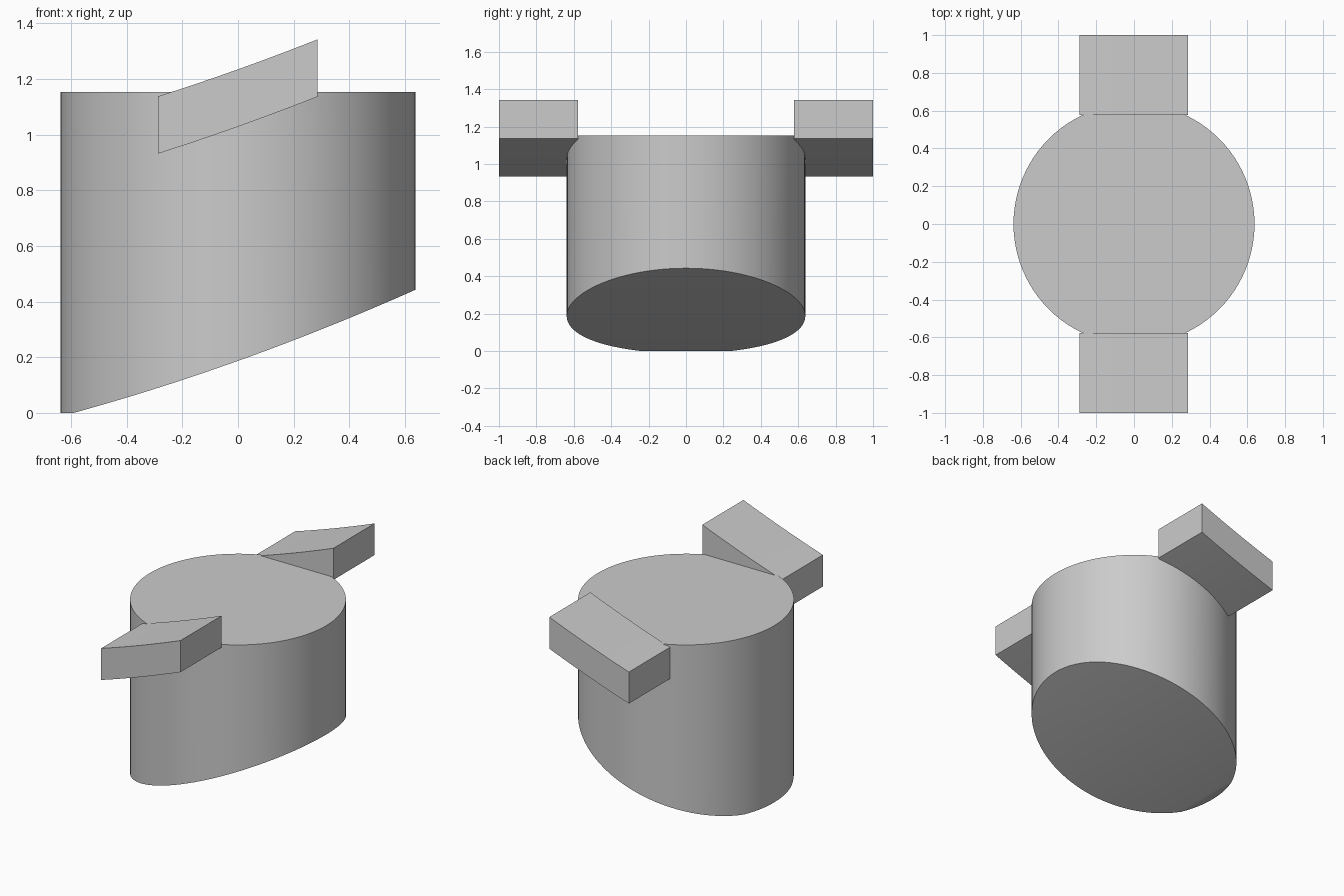
import bpy
import bmesh
import math
from mathutils import Vector

cube = bpy.data.objects.get("Cube")
if cube:
    bpy.data.objects.remove(cube, do_unlink=True)

RADIUS, TOP, SEGMENTS = 0.638, 1.153, 96

grey = bpy.data.materials.new("light grey")
grey.use_nodes = True
grey.diffuse_color = (0.6, 0.6, 0.6, 1)
grey.node_tree.nodes["Principled BSDF"].inputs["Base Color"].default_value = (0.6, 0.6, 0.6, 1)


def sweep(x):
    """Height of the gently curved slope, relative to its middle."""
    return 0.357 * x + 0.0685 * x * x


def finish(name, bm):
    bmesh.ops.recalc_face_normals(bm, faces=bm.faces)
    mesh = bpy.data.meshes.new(name)
    bm.to_mesh(mesh)
    bm.free()
    mesh.materials.append(grey)
    obj = bpy.data.objects.new(name, mesh)
    bpy.context.collection.objects.link(obj)
    bpy.ops.object.select_all(action='DESELECT')
    obj.select_set(True)
    bpy.context.view_layer.objects.active = obj
    bpy.ops.object.shade_smooth_by_angle(angle=math.radians(15))
    return obj


# Round body: its lower cap is cut into strips that follow the curved slope
bm = bmesh.new()
rings = []
for level in (0, TOP):
    rings.append([bm.verts.new((RADIUS * math.cos(math.tau * i / SEGMENTS),
                                RADIUS * math.sin(math.tau * i / SEGMENTS), level))
                  for i in range(SEGMENTS)])
low, high = rings
for i in range(SEGMENTS):
    j = (i + 1) % SEGMENTS
    bm.faces.new((low[i], low[j], high[j], high[i]))
bm.faces.new(high)
for i in range(SEGMENTS // 2):
    strip = [low[i], low[i + 1], low[-i - 1], low[-i]]
    bm.faces.new(list(dict.fromkeys(strip)))
for v in low:
    v.co.z = max(0, 0.187 + sweep(v.co.x))
finish("body", bm)


# Curved tabs on both sides, following the same slope
def tab(name, side):
    bm = bmesh.new()
    xs = [-0.288 + 0.574 * i / 12 for i in range(13)]
    outline = [(x, 1.029 + sweep(x)) for x in xs]
    outline += [(x, 1.235 + sweep(x)) for x in reversed(xs)]
    face = bm.faces.new([bm.verts.new((x, side * 0.577, z)) for x, z in outline])
    grown = bmesh.ops.extrude_face_region(bm, geom=[face], use_keep_orig=True)
    verts = [g for g in grown["geom"] if isinstance(g, bmesh.types.BMVert)]
    bmesh.ops.translate(bm, verts=verts, vec=Vector((0, side * 0.423, 0)))
    finish(name, bm)


tab("front_tab", -1)
tab("back_tab", 1)
